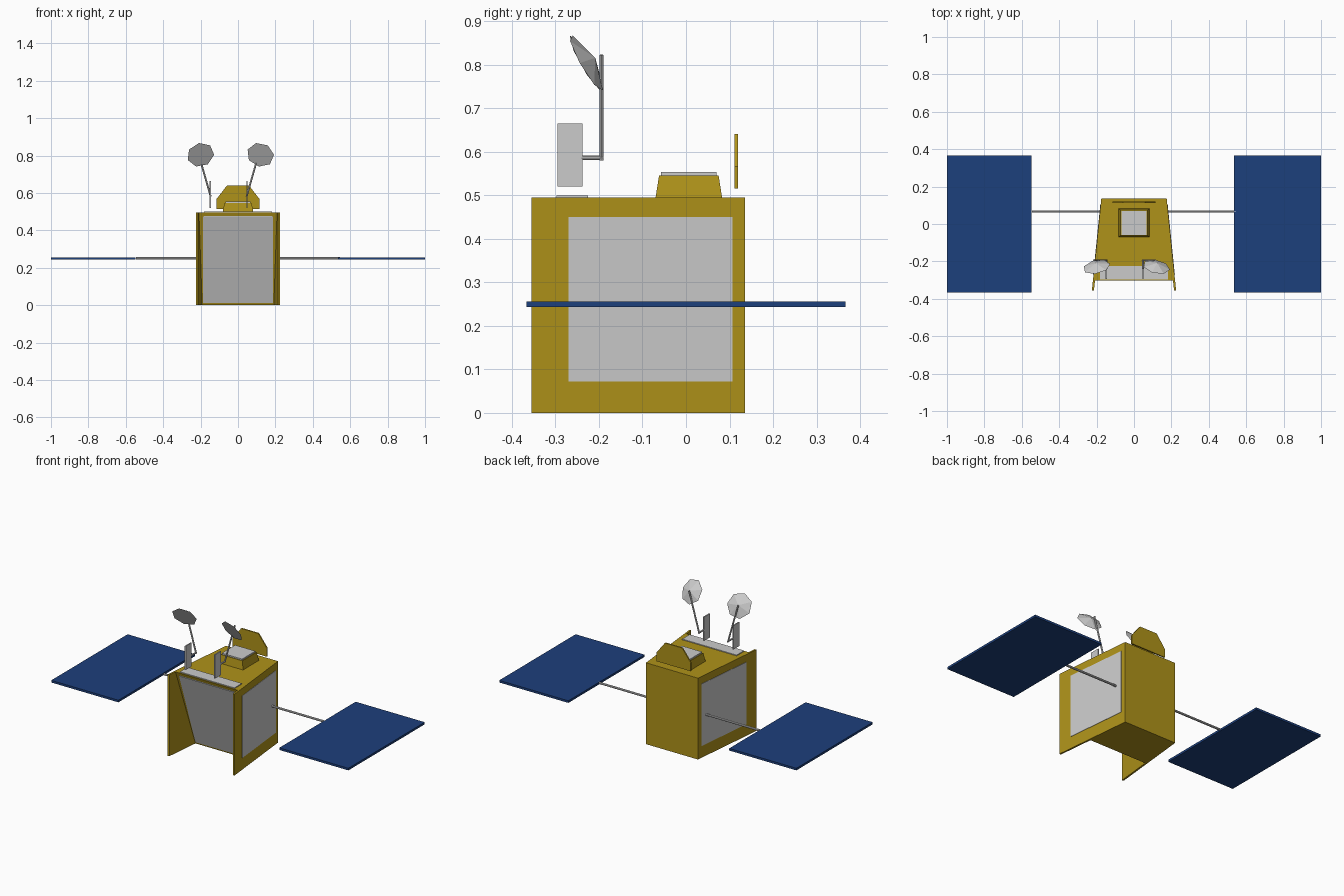
import bpy, bmesh, math
from mathutils import Vector, Matrix

if "Cube" in bpy.data.objects:
    bpy.data.objects.remove(bpy.data.objects["Cube"])


def material(name, rgb):
    m = bpy.data.materials.new(name)
    m.diffuse_color = (*rgb, 1)
    m.use_nodes = True
    m.node_tree.nodes["Principled BSDF"].inputs["Base Color"].default_value = m.diffuse_color
    return m


GOLD = material("gold_foil", (0.43, 0.29, 0.01))
BLUE = material("solar_blue", (0.012, 0.05, 0.2))


def finish(name, bm, mat=None):
    bmesh.ops.recalc_face_normals(bm, faces=bm.faces)
    me = bpy.data.meshes.new(name)
    bm.to_mesh(me)
    bm.free()
    ob = bpy.data.objects.new(name, me)
    bpy.context.collection.objects.link(ob)
    if mat:
        me.materials.append(mat)
    return ob


def loft(name, lower, upper, mat=None):
    """Solid between two matching outlines."""
    bm = bmesh.new()
    a = [bm.verts.new(p) for p in lower]
    b = [bm.verts.new(p) for p in upper]
    bm.faces.new(a)
    bm.faces.new(b)
    for i in range(len(a)):
        j = (i + 1) % len(a)
        bm.faces.new((a[i], a[j], b[j], b[i]))
    return finish(name, bm, mat)


def rect(x0, x1, y0, y1, z):
    return [(x0, y0, z), (x1, y0, z), (x1, y1, z), (x0, y1, z)]


def box(name, x, y, z, mat=None):
    return loft(name, rect(*x, *y, z[0]), rect(*x, *y, z[1]), mat)


def rod(name, p, q, r, sides=8):
    p, q = Vector(p), Vector(q)
    bm = bmesh.new()
    turn = (q - p).to_track_quat('Z', 'Y').to_matrix().to_4x4()
    bmesh.ops.create_cone(bm, cap_ends=True, segments=sides, radius1=r, radius2=r,
                          depth=(q - p).length,
                          matrix=Matrix.Translation((p + q) / 2) @ turn)
    return finish(name, bm)


def wall_x(y):
    """Outer half width of the tapering body at depth y."""
    return 0.175 + (0.135 - y) * 0.05 / 0.49


# Body with its front sloping back towards the bottom
def body_outline(front, z):
    f, b = wall_x(front) - 0.006, wall_x(0.135) - 0.003
    return [(-f, front, z), (f, front, z), (b, 0.135, z), (-b, 0.135, z)]


loft("body", body_outline(-0.135, 0), body_outline(-0.303, 0.495), GOLD)

# Grey panel on the sloping front
loft("front_panel",
     [(-0.186, -0.144, 0.012), (0.186, -0.144, 0.012), (0.186, -0.135, 0.012), (-0.186, -0.135, 0.012)],
     [(-0.186, -0.301, 0.475), (0.186, -0.301, 0.475), (0.186, -0.292, 0.475), (-0.186, -0.292, 0.475)])

# Side walls, their grey panels, booms and solar wings
for s, side in ((-1, "left"), (1, "right")):
    def strip(y0, y1, inner, outer, z):
        return [(s * (wall_x(y) + d), y, z) for y, d in
                ((y0, inner), (y0, outer), (y1, outer), (y1, inner))]
    loft(side + "_wall", strip(-0.355, 0.135, -0.011, 0, 0),
         strip(-0.355, 0.135, -0.011, 0, 0.495), GOLD)
    loft(side + "_side_panel", strip(-0.27, 0.107, -0.004, 0.002, 0.072),
         strip(-0.27, 0.107, -0.004, 0.002, 0.45))
    rod(side + "_boom", (s * 0.17, 0.067, 0.25), (s * 0.545, 0.067, 0.25), 0.0065)
    inner = 0.535 if s > 0 else 0.548
    box(side + "_solar_wing", sorted((s * inner, s)), (-0.367, 0.367), (0.243, 0.256), BLUE)

# Deck strip carrying the antennas
box("antenna_deck", (-0.183, 0.183), (-0.297, -0.225), (0.475, 0.5))

# Tapered instrument housing and its lid
loft("instrument_housing", rect(-0.083, 0.083, -0.07, 0.083, 0.494),
     rect(-0.073, 0.073, -0.062, 0.075, 0.545), GOLD)
box("instrument_lid", (-0.068, 0.068), (-0.058, 0.07), (0.544, 0.553))

# Upright shield at the back of the deck
shield = [(-0.116, 0.515), (-0.116, 0.566), (-0.058, 0.641),
          (0.058, 0.641), (0.116, 0.566), (0.116, 0.515)]
loft("rear_shield", [(x, 0.112, z) for x, z in shield],
     [(x, 0.12, z) for x, z in shield], GOLD)


# Seven sided shallow dish facing forward and down
def dish(name, centre, yaw):
    n = Vector((-math.sin(yaw) * 0.87, -math.cos(yaw) * 0.87, -0.49)).normalized()
    u = Vector((0, 0, 1)).cross(n).normalized()
    v = n.cross(u)
    c = Vector(centre)
    bm = bmesh.new()
    rim = []
    for i in range(7):
        a = math.pi * 2 * i / 7
        rim.append(bm.verts.new(c + 0.074 * (u * math.cos(a) + v * math.sin(a))))
    apex = bm.verts.new(c - n * 0.024)
    bm.faces.new(rim)
    for i in range(7):
        bm.faces.new((rim[i], rim[(i + 1) % 7], apex))
    finish(name, bm)


# Two mirrored antennas: mounting plate, bent arm and dish
for s, side in ((-1, "left"), (1, "right")):
    def px(d):
        return -0.05 + s * d
    box(side + "_antenna_plate", sorted((px(0.095), px(0.102))), (-0.295, -0.238), (0.52, 0.665))
    rod(side + "_antenna_arm", (px(0.098), -0.24, 0.586), (px(0.098), -0.19, 0.586), 0.005)
    rod(side + "_antenna_mast", (px(0.096), -0.194, 0.581), (px(0.165), -0.194, 0.822), 0.005)
    dish(side + "_dish", (-0.2 if s < 0 else 0.12, -0.229, 0.804), s * math.radians(12))
